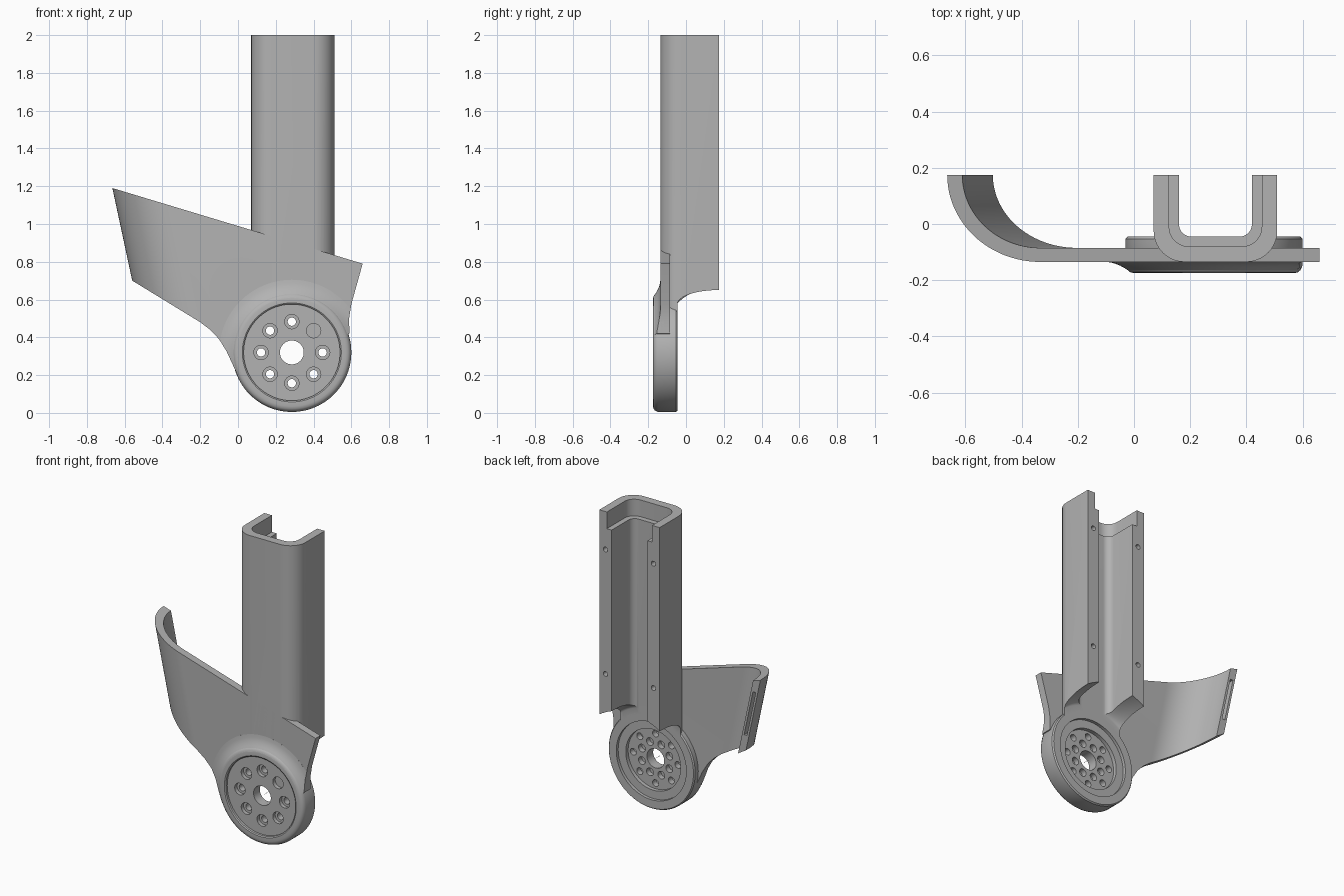
import bpy, bmesh, math
from mathutils import Vector, Matrix

if "Cube" in bpy.data.objects:
    bpy.data.objects.remove(bpy.data.objects["Cube"])

grey = bpy.data.materials.new("cast grey")
grey.use_nodes = True
COLOUR = (0.45, 0.45, 0.45, 1)
grey.diffuse_color = COLOUR
grey.node_tree.nodes["Principled BSDF"].inputs["Base Color"].default_value = COLOUR

HUB = Vector((0.285, 0, 0.32))
FRONT, BACK, END = -0.135, -0.045, 0.175


def finish(name, bm):
    bmesh.ops.recalc_face_normals(bm, faces=bm.faces)
    mesh = bpy.data.meshes.new(name)
    bm.to_mesh(mesh)
    bm.free()
    mesh.materials.append(grey)
    ob = bpy.data.objects.new(name, mesh)
    bpy.context.collection.objects.link(ob)
    return ob


def prism(name, points, start, offset):
    """Extrude a polygon of 3D points, placed at start, along offset."""
    bm = bmesh.new()
    face = bm.faces.new([bm.verts.new(Vector(p) + Vector(start)) for p in points])
    new = bmesh.ops.extrude_face_region(bm, geom=[face])["geom"]
    bmesh.ops.translate(bm, vec=Vector(offset),
                        verts=[v for v in new if isinstance(v, bmesh.types.BMVert)])
    return finish(name, bm)


def lathe(name, profile, steps=96):
    """Turn a closed (radius, y) profile around the hub axis."""
    bm = bmesh.new()
    rings = [[bm.verts.new(HUB + Vector((r * math.cos(a), y, r * math.sin(a))))
              for r, y in profile]
             for a in (math.tau * i / steps for i in range(steps))]
    n = len(profile)
    for i in range(steps):
        a, b = rings[i], rings[(i + 1) % steps]
        for j in range(n):
            bm.faces.new((a[j], a[(j + 1) % n], b[(j + 1) % n], b[j]))
    return finish(name, bm)


def pins(name, spots, radius, y0, y1):
    """Round cutters along y at the given (x, z) spots."""
    bm = bmesh.new()
    turn = Matrix.Rotation(math.pi / 2, 4, 'X')
    for x, z in spots:
        bmesh.ops.create_cone(bm, cap_ends=True, segments=32, radius1=radius,
                              radius2=radius, depth=y1 - y0,
                              matrix=Matrix.Translation((x, (y0 + y1) / 2, z)) @ turn)
    return finish(name, bm)


def combine(ob, other, operation):
    mod = ob.modifiers.new(operation, 'BOOLEAN')
    mod.operation, mod.solver, mod.object = operation, 'EXACT', other
    bpy.context.view_layer.update()
    graph = bpy.context.evaluated_depsgraph_get()
    mesh = bpy.data.meshes.new_from_object(ob.evaluated_get(graph))
    ob.modifiers.clear()
    ob.data = mesh
    bpy.data.objects.remove(other)


def arc(cx, cy, r, a0, a1, steps=10):
    return [(cx + r * math.cos(math.radians(a0 + (a1 - a0) * i / steps)),
             cy + r * math.sin(math.radians(a0 + (a1 - a0) * i / steps)), 0)
            for i in range(steps + 1)]


def trough(x0, x1, floor, r, top):
    """Rounded U-shaped section, open towards the back."""
    return ([(x0, top, 0)] + arc(x0 + r, floor + r, r, 180, 270)
            + arc(x1 - r, floor + r, r, 270, 360) + [(x1, top, 0)])


def circle_spots(count, radius, shift=0):
    return [(HUB.x + radius * math.cos(math.tau * (i + shift) / count),
             HUB.z + radius * math.sin(math.tau * (i + shift) / count))
            for i in range(count)]


def outline(name):
    """Side plate silhouette as a block through y."""
    pts = [(-0.8, 1.231), (0.66, 0.79), (0.60, 0.575), (0.588, 0.5), (0.59, 0.42),
           (0.285, 0.32), (0.0, 0.195), (-0.06, 0.325), (-0.1, 0.39),
           (-0.145, 0.438), (-0.2, 0.48), (-0.8, 0.847)]
    return prism(name, [(x, 0, z) for x, z in pts], (0, -0.5, 0), (0, 1, 0))


# Upright channel with a stepped socket at the top
channel = prism("channel", trough(0.07, 0.51, FRONT, 0.11, END), (0, 0, 0.5), (0, 0, 1.5))
combine(channel, prism("cavity", trough(0.16, 0.42, BACK, 0.045, 0.4),
                       (0, 0, 0.4), (0, 0, 2)), 'DIFFERENCE')
combine(channel, prism("socket", trough(0.125, 0.455, -0.08, 0.07, 0.4),
                       (0, 0, 1.89), (0, 0, 0.3)), 'DIFFERENCE')
combine(channel, pins("screws", [(x, z) for x in (0.115, 0.465) for z in (0.93, 1.75)],
                      0.016, 0.08, 0.3), 'DIFFERENCE')

# Curved clearance where the channel walls meet the hub
sweep = [(0.34 + 0.06 * math.sin(t), BACK + 0.22 * (1 - math.cos(t)))
         for t in (math.pi / 2 * i / 12 for i in range(13))]
combine(channel, lathe("clearance", [(0.001, BACK)] + sweep + [(0.4, 0.4), (0.001, 0.4)]),
        'DIFFERENCE')

# Side plate with its curled, slanted wing
LEAN = 0.214
rise = 1.3
slant = (-LEAN * rise, 0, rise)
foot = (LEAN * 1.19, 0, 0)
section = ([(1, FRONT, 0)] + arc(-0.355, END, 0.31, 270, 180, 24)
           + arc(-0.355, END, 0.26, 180, 270, 24) + [(1, -0.085, 0)])
plate = prism("side_plate", section, foot, slant)
combine(plate, outline("silhouette"), 'INTERSECT')
slot = [(-0.65, 0.14, 0), (-0.63, 0.14, 0), (-0.63, 0.3, 0), (-0.65, 0.3, 0)]
z0, tall = 0.8, 0.3
combine(plate, prism("slot", slot, (LEAN * (1.19 - z0), 0, z0),
                     (-LEAN * tall, 0, tall)), 'DIFFERENCE')

# Skirt blending the hub into the plate front
skirt = lathe("hub_skirt", [(0.29, -0.12), (0.29, -0.174), (0.305, -0.166), (0.32, -0.156),
                            (0.335, -0.148), (0.35, -0.142), (0.365, -0.138),
                            (0.385, -0.1352), (0.385, -0.12)])
combine(skirt, outline("silhouette"), 'INTERSECT')

# Open the hub seat in the channel and plate
for part in (channel, plate):
    seat = [(0.001, -0.4), (0.3, -0.4), (0.3, 0), (0.001, 0)]
    combine(part, lathe("seat", seat), 'DIFFERENCE')

# Hub disc with stepped recesses on both sides
hub = lathe("hub", [(0.063, -0.155), (0.255, -0.155), (0.255, -0.17), (0.262, -0.175),
                    (0.285, -0.175), (0.298, -0.172), (0.308, -0.164), (0.315, -0.148),
                    (0.315, -0.053), (0.308, BACK), (0.255, BACK), (0.255, -0.065),
                    (0.2, -0.065), (0.2, -0.09), (0.063, -0.09)])
bolts = circle_spots(8, 0.163)
combine(hub, pins("bolt_holes", bolts, 0.022, -0.3, 0.1), 'DIFFERENCE')
combine(hub, pins("counterbores", bolts, 0.038, -0.3, -0.13), 'DIFFERENCE')
combine(hub, pins("blind_holes", circle_spots(8, 0.108, 0.5), 0.025, -0.125, 0.1),
        'DIFFERENCE')

# Smooth shading with sharp edges kept
for part in (channel, plate, skirt, hub):
    bpy.ops.object.select_all(action='DESELECT')
    part.select_set(True)
    bpy.context.view_layer.objects.active = part
    bpy.ops.object.shade_smooth_by_angle(angle=math.radians(30))
